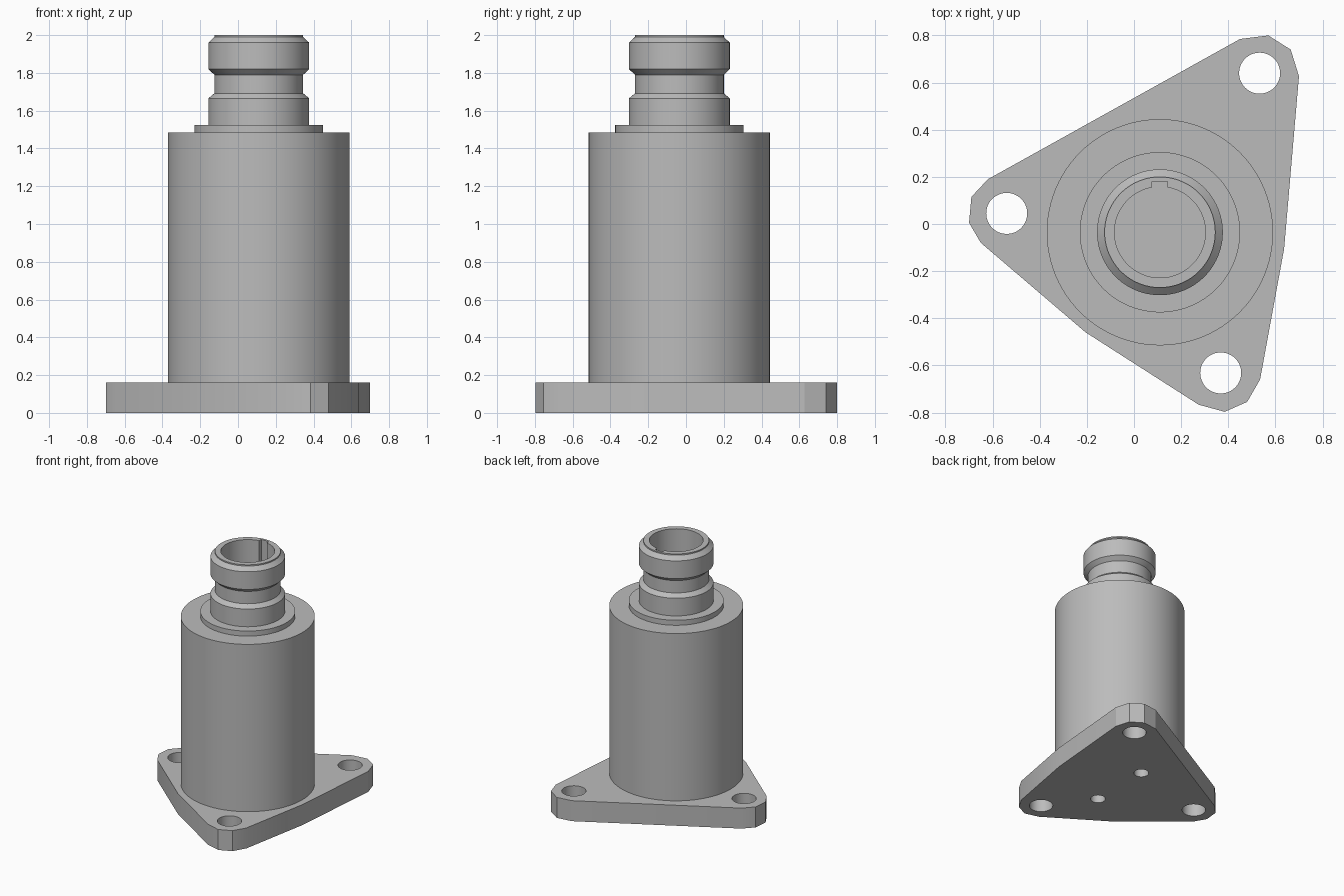
import bpy, bmesh, math

if "Cube" in bpy.data.objects:
    bpy.data.objects.remove(bpy.data.objects["Cube"])

AXIS = (0.11, -0.035)
SEGMENTS = 96

steel = bpy.data.materials.new("plain grey metal")
steel.use_nodes = True
steel.diffuse_color = (0.5, 0.5, 0.5, 1)
steel.node_tree.nodes["Principled BSDF"].inputs["Base Color"].default_value = (0.5, 0.5, 0.5, 1)


def finish(name, bm):
    bmesh.ops.recalc_face_normals(bm, faces=bm.faces)
    mesh = bpy.data.meshes.new(name)
    bm.to_mesh(mesh)
    bm.free()
    mesh.materials.append(steel)
    obj = bpy.data.objects.new(name, mesh)
    bpy.context.collection.objects.link(obj)
    return obj


def lathe(name, profile):
    """Revolve (radius, height) points that start and end on the axis."""
    bm = bmesh.new()
    verts = [bm.verts.new((AXIS[0] + r, AXIS[1], z)) for r, z in profile]
    edges = [bm.edges.new(pair) for pair in zip(verts, verts[1:])]
    bmesh.ops.spin(bm, geom=verts + edges, cent=(*AXIS, 0), axis=(0, 0, 1),
                   angle=math.tau, steps=SEGMENTS)
    bmesh.ops.remove_doubles(bm, verts=bm.verts, dist=0.0001)
    return finish(name, bm)


def prism(name, outline, z0, z1):
    bm = bmesh.new()
    face = bm.faces.new([bm.verts.new((x, y, z0)) for x, y in outline])
    top = bmesh.ops.extrude_face_region(bm, geom=[face])["geom"]
    bmesh.ops.translate(bm, vec=(0, 0, z1 - z0),
                        verts=[v for v in top if isinstance(v, bmesh.types.BMVert)])
    return finish(name, bm)


def drill(name, x, y, radius, z0, z1):
    ring = [(x + radius * math.cos(math.tau * i / 48), y + radius * math.sin(math.tau * i / 48))
            for i in range(48)]
    return prism(name, ring, z0, z1)


def cut(obj, cutters):
    """Subtract each cutter, bake the result and smooth the rounded walls."""
    for cutter in cutters:
        cutter.hide_render = True
        mod = obj.modifiers.new("cut", 'BOOLEAN')
        mod.operation = 'DIFFERENCE'
        mod.solver = 'EXACT'
        mod.object = cutter
    bpy.context.view_layer.update()
    baked = bpy.data.meshes.new_from_object(obj.evaluated_get(bpy.context.evaluated_depsgraph_get()))
    obj.modifiers.clear()
    obj.data = baked
    bpy.ops.object.select_all(action='DESELECT')
    obj.select_set(True)
    bpy.context.view_layer.objects.active = obj
    bpy.ops.object.shade_smooth_by_angle(angle=math.radians(20))


# Three-cornered mounting flange
flange = prism("mounting_flange", [
    (0.45, 0.785), (0.57, 0.80), (0.665, 0.74), (0.70, 0.627), (0.637, -0.105),
    (0.535, -0.66), (0.48, -0.755), (0.385, -0.797), (0.275, -0.767), (-0.205, -0.46),
    (-0.65, -0.08), (-0.70, 0.005), (-0.69, 0.115), (-0.62, 0.19)], 0, 0.162)

# Cylinder body with collar, grooved neck and blind bore
body = lathe("cylinder_body", [
    (0, 0.16), (0.48, 0.16), (0.48, 1.485), (0.34, 1.485), (0.34, 1.525),
    (0.267, 1.525), (0.267, 1.665), (0.235, 1.692), (0.235, 1.79), (0.267, 1.82),
    (0.267, 1.96), (0.235, 1.99), (0.235, 2.0), (0.193, 2.0), (0.193, 1.3), (0, 1.3)])

# Bolt holes, underside dowel holes and keyway
bolts = [drill("bolt_hole_cutter", x, y, 0.087, -0.1, 0.3)
         for x, y in [(0.533, 0.64), (-0.54, 0.045), (0.368, -0.632)]]
dowels = [drill("dowel_hole_cutter", AXIS[0], AXIS[1] + side * 0.25, 0.055, -0.1, 0.4)
          for side in (-1, 1)]
x, y = AXIS
key = prism("keyway_cutter", [(x - 0.033, y), (x + 0.033, y),
                              (x + 0.033, y + 0.216), (x - 0.033, y + 0.216)], 1.301, 2.1)

cut(flange, bolts + dowels)
cut(body, dowels + [key])
for cutter in bolts + dowels + [key]:
    bpy.data.objects.remove(cutter)
